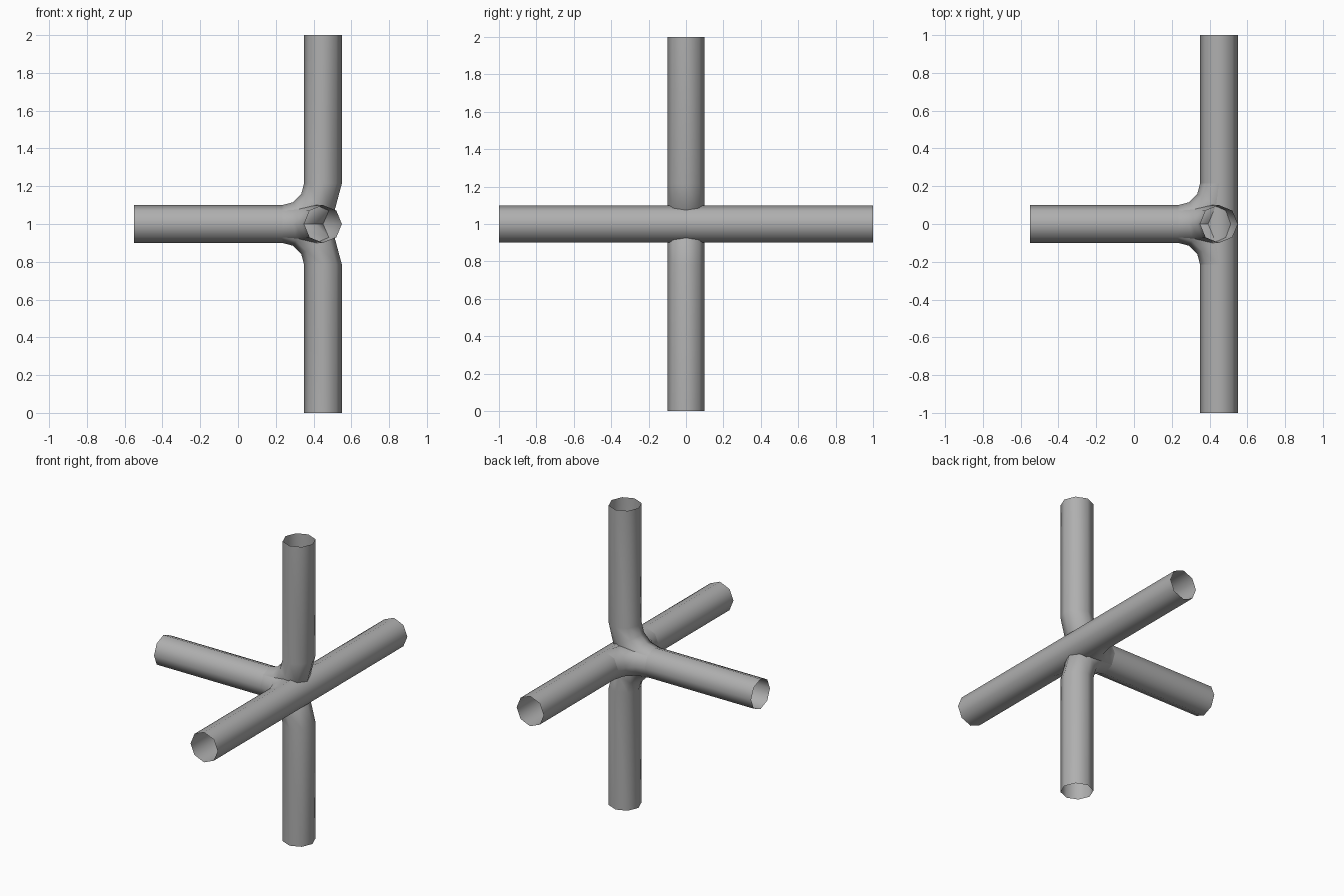
import bpy, bmesh
from math import sin, cos, pi
from mathutils import Vector

if "Cube" in bpy.data.objects:
    bpy.data.objects.remove(bpy.data.objects["Cube"])

R, SIDES, BEND, STEPS = 0.1, 8, 0.215, 3
HUB = Vector((0.45, 0, 1))
X, Y, Z = Vector((1, 0, 0)), Vector((0, 1, 0)), Vector((0, 0, 1))

# darker grey for all pipes
grey = bpy.data.materials.new("dark_grey")
grey.diffuse_color = (0.43, 0.43, 0.43, 1)
grey.use_nodes = True
grey.node_tree.nodes["Principled BSDF"].inputs["Base Color"].default_value = grey.diffuse_color


def sweep(name, path, side):
    """Open-ended octagonal tube; path holds (point, tangent), side is normal to the bend plane."""
    bm = bmesh.new()
    rings = []
    for p, t in path:
        n = t.cross(side).normalized()
        rings.append([bm.verts.new(p + R * (cos(2 * pi * i / SIDES) * n + sin(2 * pi * i / SIDES) * side))
                      for i in range(SIDES)])
    for a, b in zip(rings, rings[1:]):
        for i in range(SIDES):
            j = (i + 1) % SIDES
            bm.faces.new((a[i], a[j], b[j], b[i])).smooth = True
    bmesh.ops.recalc_face_normals(bm, faces=bm.faces)
    # make sure the open tube faces outward
    f = next(iter(bm.faces))
    mid = (path[0][0] + path[1][0]) / 2
    if f.normal.dot(f.calc_center_median() - mid) < 0:
        bmesh.ops.reverse_faces(bm, faces=bm.faces[:])
    me = bpy.data.meshes.new(name)
    bm.to_mesh(me)
    bm.free()
    me.materials.append(grey)
    ob = bpy.data.objects.new(name, me)
    bpy.context.collection.objects.link(ob)
    return ob


def bend(d):
    """Quarter turn from an arm along d into the branch along -x."""
    c = HUB + BEND * (d - X)
    return [(c + BEND * (cos(a) * X - sin(a) * d), -sin(a) * X - cos(a) * d)
            for a in (pi / 2 * k / STEPS for k in range(STEPS + 1))]


# straight cross pipe and the single branch pipe
sweep("cross_pipe", [(HUB - Y, Y), (HUB + Y, Y)], Z)
sweep("branch_pipe", [(HUB - X, X), (HUB - BEND * X, X)], Y)

# upper and lower arms curving into the branch
for name, d in (("upper_arm", Z), ("lower_arm", -Z)):
    sweep(name, [(HUB + d, -d)] + bend(d), Y)

# fillet elbows between the cross pipe and the branch
for name, d in (("rear_elbow", Y), ("front_elbow", -Y)):
    sweep(name, bend(d), Z)
